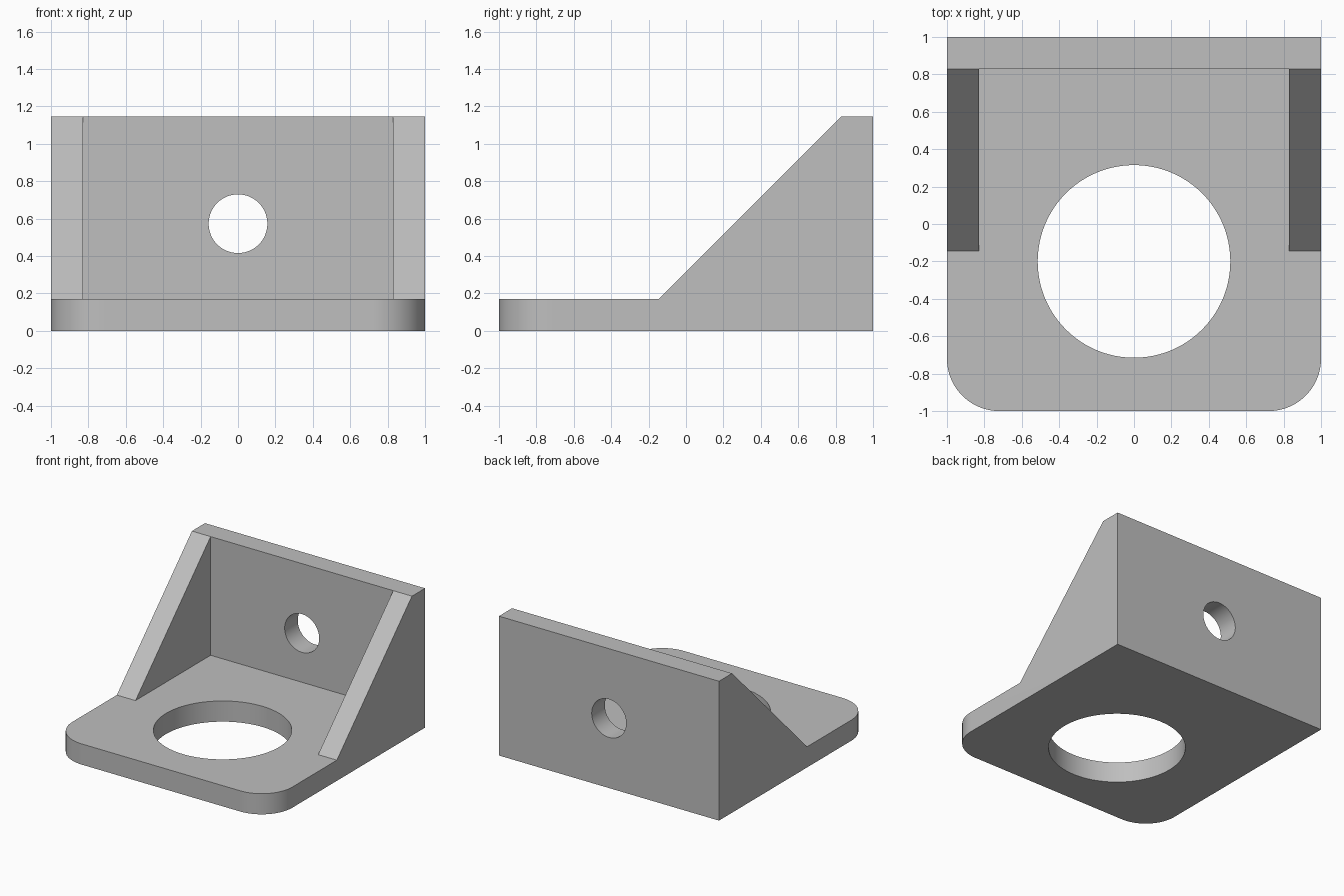
import bpy, bmesh, math
from mathutils import Vector

cube = bpy.data.objects.get("Cube")
if cube:
    bpy.data.objects.remove(cube, do_unlink=True)

THICK = 0.17      # plate, wall and gusset thickness
HEIGHT = 1.145
CORNER = 0.28     # front corner radius

grey = bpy.data.materials.new("plain grey")
grey.use_nodes = True
colour = (0.52, 0.52, 0.52, 1)
grey.diffuse_color = colour
grey.node_tree.nodes["Principled BSDF"].inputs["Base Color"].default_value = colour


def prism(name, outline, direction):
    """Closed solid made by sweeping a planar outline along a direction."""
    bm = bmesh.new()
    face = bm.faces.new([bm.verts.new(p) for p in outline])
    swept = bmesh.ops.extrude_face_region(bm, geom=[face])["geom"]
    moved = [v for v in swept if isinstance(v, bmesh.types.BMVert)]
    bmesh.ops.translate(bm, verts=moved, vec=Vector(direction))
    bmesh.ops.recalc_face_normals(bm, faces=bm.faces)
    mesh = bpy.data.meshes.new(name)
    bm.to_mesh(mesh)
    bm.free()
    mesh.materials.append(grey)
    obj = bpy.data.objects.new(name, mesh)
    bpy.context.collection.objects.link(obj)
    return obj


def arc(cx, cy, radius, start, end, steps):
    for i in range(steps + 1):
        a = math.radians(start + (end - start) * i / steps)
        yield cx + radius * math.cos(a), cy + radius * math.sin(a)


def combine(target, other, operation):
    mod = target.modifiers.new(operation.title(), "BOOLEAN")
    mod.operation, mod.solver, mod.object = operation, "EXACT", other
    bpy.context.view_layer.objects.active = target
    bpy.ops.object.modifier_apply(modifier=mod.name)
    bpy.data.objects.remove(other, do_unlink=True)


# Base plate with rounded front corners
inset = 1 - CORNER
plan = [(1, 1), (-1, 1)]
plan += arc(-inset, -inset, CORNER, 180, 270, 24)
plan += arc(inset, -inset, CORNER, 270, 360, 24)
bracket = prism("angle_bracket", [(x, y, 0) for x, y in plan], (0, 0, THICK))

# Upright back wall
inner = 1 - THICK
wall = [(-1, inner, 0), (1, inner, 0), (1, 1, 0), (-1, 1, 0)]
combine(bracket, prism("back_wall", wall, (0, 0, HEIGHT)), "UNION")

# Sloping side gussets
toe = inner - (HEIGHT - THICK)
side = [(toe, THICK), (inner, THICK), (inner, HEIGHT)]
for name, x in (("right_gusset", -1), ("left_gusset", inner)):
    gusset = prism(name, [(x, y, z) for y, z in side], (THICK, 0, 0))
    combine(bracket, gusset, "UNION")

# Large hole through the base, small hole through the wall
ring = list(arc(0, -0.2, 0.515, 0, 360, 96))[:-1]
combine(bracket, prism("base_hole", [(x, y, -1) for x, y in ring], (0, 0, 2)),
        "DIFFERENCE")
ring = list(arc(0, 0.573, 0.157, 0, 360, 64))[:-1]
combine(bracket, prism("wall_hole", [(x, 0.5, z) for x, z in ring], (0, 1, 0)),
        "DIFFERENCE")

# Merge coplanar faces and shade the curved walls smoothly
bm = bmesh.new()
bm.from_mesh(bracket.data)
bmesh.ops.remove_doubles(bm, verts=bm.verts, dist=0.0005)
bmesh.ops.dissolve_limit(bm, angle_limit=math.radians(0.5),
                         verts=bm.verts, edges=bm.edges)
bmesh.ops.triangulate(bm, faces=[f for f in bm.faces if len(f.verts) > 4])
bm.to_mesh(bracket.data)
bm.free()
bpy.ops.object.select_all(action="DESELECT")
bracket.select_set(True)
bpy.context.view_layer.objects.active = bracket
bpy.ops.object.shade_smooth_by_angle(angle=math.radians(30))
